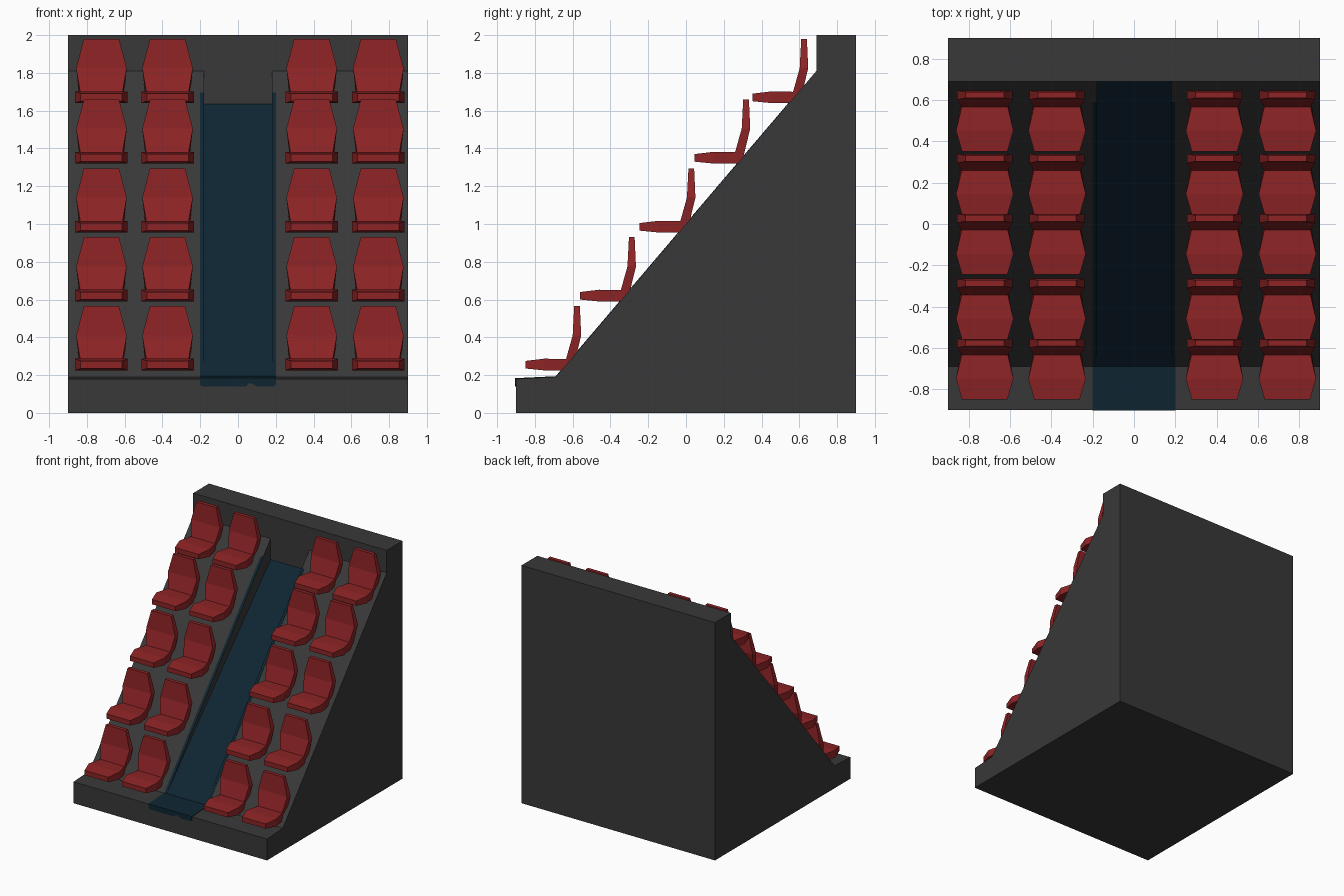
import bpy, bmesh

if "Cube" in bpy.data.objects:
    bpy.data.objects.remove(bpy.data.objects["Cube"])


def material(name, rgb):
    m = bpy.data.materials.new(name)
    m.diffuse_color = (*rgb, 1)
    m.use_nodes = True
    m.node_tree.nodes["Principled BSDF"].inputs["Base Color"].default_value = m.diffuse_color
    return m


GREY = material("dark grey concrete", (0.040, 0.040, 0.040))
RED = material("seat red", (0.27, 0.0175, 0.019))
BLUE = material("dark blue carpet", (0.0045, 0.019, 0.032))


def finish(name, bm, mat):
    bmesh.ops.remove_doubles(bm, verts=bm.verts, dist=1e-5)
    bmesh.ops.recalc_face_normals(bm, faces=bm.faces)
    me = bpy.data.meshes.new(name)
    bm.to_mesh(me)
    bm.free()
    me.materials.append(mat)
    ob = bpy.data.objects.new(name, me)
    bpy.context.collection.objects.link(ob)
    return ob


def face(bm, pts):
    return bm.faces.new([bm.verts.new(p) for p in pts])


def prism(name, pts, depth, mat):
    """Extrude a flat polygon of 3D points along a vector."""
    bm = bmesh.new()
    f = face(bm, pts)
    ext = bmesh.ops.extrude_face_region(bm, geom=[f])["geom"]
    bmesh.ops.translate(bm, vec=depth, verts=[g for g in ext if isinstance(g, bmesh.types.BMVert)])
    return finish(name, bm, mat)


# Stand: sloped block with a wedge-shaped aisle sunk into the middle
W, A = 0.9, 0.18
side = [(-0.9, 0), (-0.9, 0.18), (-0.69, 0.19), (0.69, 1.81), (0.69, 2), (0.9, 2), (0.9, 0)]
aisle = side[:3] + [(0.69, 1.63)] + side[3:]
bm = bmesh.new()
for prof, x0, x1 in ((side, -W, -A), (aisle, -A, A), (side, A, W)):
    for (ya, za), (yb, zb) in zip(prof, prof[1:] + prof[:1]):
        face(bm, [(x0, ya, za), (x1, ya, za), (x1, yb, zb), (x0, yb, zb)])
for x in (-W, W):
    face(bm, [(x, y, z) for y, z in side])
for x in (-A, A):
    face(bm, [(x, y, z) for y, z in aisle[2:5]])
finish("stand", bm, GREY)

# Carpet: aisle floor, narrow edge strips on the slope, landing and front drape
T = 0.004
prism("aisle_carpet", [(-A, -0.69, 0.19), (-A, 0.69, 1.63), (-A, 0.69, 1.63 + T), (-A, -0.69, 0.19 + T)],
      (2 * A, 0, 0), BLUE)
for s, tag in ((-1, "left"), (1, "right")):
    prism("carpet_edge_" + tag,
          [(s * A, -0.69, 0.19), (s * A, 0.59, 1.693), (s * A, 0.59, 1.693 + T), (s * A, -0.69, 0.19 + T)],
          (s * 0.022, 0, 0), BLUE)
prism("landing_carpet", [(-0.202, -0.9, 0.18), (-0.202, -0.69, 0.19), (-0.202, -0.69, 0.19 + T),
                         (-0.202, -0.9, 0.18 + T)], (0.404, 0, 0), BLUE)
drape = [(-0.202, 0.184), (-0.202, 0.15), (-0.19, 0.14), (0.04, 0.14), (0.06, 0.158),
         (0.08, 0.152), (0.1, 0.14), (0.19, 0.14), (0.202, 0.15), (0.202, 0.184)]
prism("carpet_drape", [(x, -0.9, z) for x, z in drape], (0, -T, 0), BLUE)

# Seat sections, front of cushion to top of back: half width, upper (y, z), lower (y, z)
SECTIONS = [
    (0.110, (0.000, 0.050), (0.000, 0.010)),
    (0.139, (0.100, 0.062), (0.100, 0.000)),
    (0.112, (0.215, 0.060), (0.250, 0.000)),
    (0.134, (0.250, 0.185), (0.295, 0.185)),
    (0.093, (0.258, 0.340), (0.288, 0.340)),
]


def seat(name, x, y, z):
    bm = bmesh.new()
    rings = [[bm.verts.new((x + sx * w, y + p[0], z + p[1]))
              for sx, p in ((-1, up), (1, up), (1, lo), (-1, lo))] for w, up, lo in SECTIONS]
    for a, b in zip(rings, rings[1:]):
        for i in range(4):
            j = (i + 1) % 4
            bm.faces.new((a[i], a[j], b[j], b[i]))
    bm.faces.new(rings[0])
    bm.faces.new(rings[-1])
    finish(name, bm, RED)


# Five rows of four seats
ROWS = [(-0.85, 0.225), (-0.56, 0.59), (-0.245, 0.955), (0.045, 1.32), (0.352, 1.64)]
for r, (y, z) in enumerate(ROWS):
    for c, x in enumerate((-0.723, -0.373, 0.39, 0.743)):
        seat(f"seat_row{r + 1}_{c + 1}", x, y, z)
